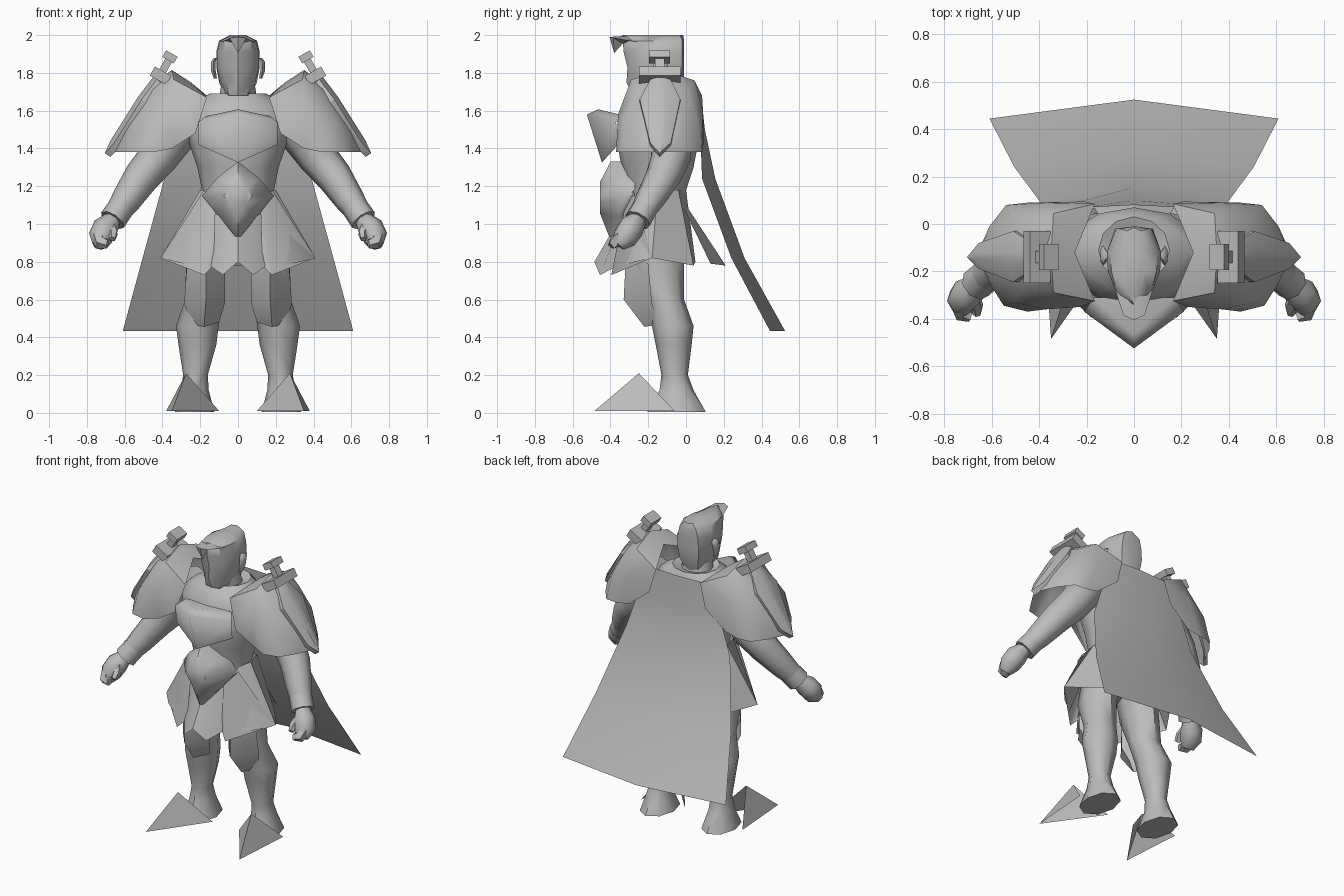
import bpy, bmesh, math
from mathutils import Vector

steel = bpy.data.materials.new("plain_grey")
steel.diffuse_color = (0.5, 0.5, 0.5, 1)


def make(name, verts, faces, angle=50, mirror=False):
    """Mesh from points and faces, smoothed, optionally mirrored over x."""
    me = bpy.data.meshes.new(name)
    me.from_pydata([tuple(v) for v in verts], [], faces)
    bm = bmesh.new()
    bm.from_mesh(me)
    bmesh.ops.recalc_face_normals(bm, faces=bm.faces)
    bm.to_mesh(me)
    bm.free()
    me.materials.append(steel)
    ob = bpy.data.objects.new(name, me)
    bpy.context.collection.objects.link(ob)
    bpy.ops.object.select_all(action='DESELECT')
    bpy.context.view_layer.objects.active = ob
    ob.select_set(True)
    if angle:
        bpy.ops.object.shade_smooth_by_angle(angle=math.radians(angle))
    if mirror:
        m = ob.modifiers.new("mirror", 'MIRROR')
        m.use_mirror_merge = False
    return ob


def skin(name, rings, closed=True, caps=True, **kw):
    """Bridge equal-length rows of points."""
    n = len(rings[0])
    verts = [p for r in rings for p in r]
    faces = []
    for i in range(len(rings) - 1):
        for j in range(n if closed else n - 1):
            k = (j + 1) % n
            faces.append((i * n + j, i * n + k, (i + 1) * n + k, (i + 1) * n + j))
    if closed and caps:
        faces += [tuple(range(n)), tuple(range(len(verts) - n, len(verts)))]
    return make(name, verts, faces, **kw)


def upright(name, rows, n=10, **kw):
    """Loft of level ellipses: (cx, cy, z, rx, ry)."""
    rings = [[(cx + rx * math.sin(2 * math.pi * j / n), cy - ry * math.cos(2 * math.pi * j / n), z)
              for j in range(n)] for cx, cy, z, rx, ry in rows]
    return skin(name, rings, **kw)


def limb(name, path, n=8, **kw):
    """Tube along a path of (x, y, z, radius)."""
    pts = [Vector(p[:3]) for p in path]
    rings = []
    for i, p in enumerate(pts):
        d = (pts[min(i + 1, len(pts) - 1)] - pts[max(i - 1, 0)]).normalized()
        u = d.cross(Vector((0, 1, 0))).normalized()
        v = d.cross(u)
        r = path[i][3]
        rings.append([p + r * (u * math.cos(2 * math.pi * j / n) + v * math.sin(2 * math.pi * j / n))
                      for j in range(n)])
    return skin(name, rings, **kw)


def block(name, c, along, w, h, d):
    """Box centred on c: d along a tilted axis, w across in y, h on the third axis."""
    a = Vector(along).normalized()
    y = Vector((0, 1, 0))
    u = a.cross(y)
    rings = [[Vector(c) + a * s * d / 2 + y * p * w / 2 + u * q * h / 2
              for p, q in ((-1, -1), (1, -1), (1, 1), (-1, 1))] for s in (-1, 1)]
    return skin(name, rings, angle=0, mirror=True)


def both(pts):
    """Half outline plus its mirror image, end points on x = 0 kept once."""
    return pts + [(-x, y, z) for x, y, z in reversed(pts) if x > 0]


# Torso and collar
upright("torso", [(0, -.15, .9, .19, .14), (0, -.16, 1.15, .185, .15), (0, -.15, 1.3, .215, .19),
                  (0, -.15, 1.43, .26, .215), (0, -.13, 1.58, .3, .2), (0, -.12, 1.65, .22, .17),
                  (0, -.11, 1.69, .15, .14), (0, -.12, 1.67, .1, .09), (0, -.14, 1.76, .085, .09)], n=12)

# Chest plate: ridged six-sided shield
make("chest_plate", [(0, -.465, 1.607), (.21, -.37, 1.54), (.21, -.36, 1.42), (0, -.445, 1.325),
                     (-.21, -.36, 1.42), (-.21, -.37, 1.54), (0, -.525, 1.58),
                     (.17, -.31, 1.57), (-.17, -.31, 1.57)],
     [(0, 1, 6), (1, 2, 3, 6), (3, 4, 5, 6), (5, 0, 6), (0, 7, 1), (0, 5, 8), (0, 8, 7)], angle=75)

# Belly plate: bulging diamond
rim = [(0, -.40, 1.33), (.11, -.36, 1.245), (.19, -.31, 1.15), (.1, -.36, 1.04), (0, -.40, .915),
       (-.1, -.36, 1.04), (-.19, -.31, 1.15), (-.11, -.36, 1.245)]
mid = [(x * .4, -.455, 1.15 + (z - 1.15) * .4) for x, y, z in rim]
skin("belly_plate", [[(x, -.27, z) for x, y, z in rim], rim, mid], angle=50)

# Skirt: sides, front flaps, centre cloth and tail
side_top = [(.13, -.3, 1.08), (.18, -.25, 1.18), (.2, -.15, 1.18), (.17, -.04, 1.18), (0, 0, 1.18)]
side_hem = [(.24, -.33, .78), (.33, -.27, .8), (.41, -.18, .82), (.25, .04, .78), (0, .05, .80)]
skin("skirt_side", [side_top, side_hem], closed=False, mirror=True, angle=40)
make("skirt_flap", [(.12, -.33, 1.06), (.18, -.28, 1.18), (.41, -.18, .82), (.18, -.395, .73), (.13, -.36, .78)],
     [(0, 1, 3), (1, 2, 3), (0, 3, 4)], mirror=True, angle=50)
skin("front_cloth", [[(0, -.34, 1.05), (.07, -.33, 1.05), (.13, -.31, 1.05)],
                     [(0, -.485, .8), (.08, -.455, .73), (.15, -.36, .78)]],
     closed=False, mirror=True, angle=40)
skin("skirt_tail", [[(0, .0, 1.1), (.12, -.02, 1.1)], [(0, .21, .78), (.2, .13, .79)]],
     closed=False, mirror=True, angle=30)

# Cape
cape = []
for hw, z, ye, yc in [(.2, 1.68, .07, .08), (.3, 1.5, .075, .1), (.39, 1.24, .085, .155),
                      (.505, .82, .24, .31), (.61, .433, .445, .525)]:
    cape.append([(-hw, ye, z), (0, yc, z), (hw, ye, z)])
skin("cape", cape, closed=False, angle=60)

# Head: swept profile rings, chin to flat crown
head = []
for z, pts in [
    (1.68, [(0, -.28), (.05, -.27), (.06, -.2), (.07, -.12), (.05, -.05), (0, -.03)]),
    (1.75, [(0, -.315), (.065, -.27), (.09, -.2), (.1, -.12), (.07, -.03), (0, -.01)]),
    (1.83, [(0, -.31), (.075, -.28), (.11, -.2), (.115, -.12), (.08, -.02), (0, -.01)]),
    (1.91, [(0, -.33), (.075, -.29), (.11, -.2), (.115, -.12), (.075, -.02), (0, -.01)]),
    (1.97, [(0, -.335), (.07, -.3), (.095, -.2), (.1, -.12), (.06, -.02), (0, -.01)]),
    (2.0, [(0, -.34), (.02, -.3), (.035, -.2), (.04, -.12), (.03, -.03), (0, -.015)])]:
    head.append(both([(x, y, z) for x, y in pts]))
skin("head", head, angle=45)

# Forelock: forward crest with a drooping point
make("forelock", [(0, -.405, 1.99), (.045, -.385, 1.985), (.085, -.26, 1.965), (0, -.26, 2.0),
                  (-.085, -.26, 1.965), (-.045, -.385, 1.985), (0, -.38, 1.905), (0, -.335, 1.955)],
     [(0, 1, 3), (1, 2, 3), (0, 3, 5), (5, 3, 4), (0, 6, 1), (0, 5, 6), (6, 7, 1), (6, 5, 7),
      (1, 7, 2), (5, 4, 7)], angle=30)
upright("ear", [(.12, -.14, 1.77, .01, .025), (.13, -.14, 1.81, .014, .035), (.13, -.13, 1.86, .014, .04),
                (.12, -.13, 1.88, .008, .02)], n=6, mirror=True)

# Shoulder guards: arched shells, rows run from inner rim to outer tip
skin("shoulder_guard", [
    [(.35, -.34, 1.4), (.225, -.35, 1.48), (.165, -.325, 1.67), (.25, -.12, 1.75), (.165, .085, 1.68), (.21, .095, 1.52), (.36, .085, 1.4)],
    [(.45, -.37, 1.38), (.37, -.36, 1.58), (.34, -.29, 1.765), (.35, -.12, 1.815), (.34, .045, 1.76), (.37, .09, 1.6), (.45, .09, 1.38)],
    [(.55, -.345, 1.38), (.51, -.33, 1.55), (.45, -.25, 1.7), (.45, -.12, 1.745), (.45, .01, 1.7), (.51, .06, 1.55), (.54, .08, 1.38)],
    [(.61, -.25, 1.38), (.61, -.23, 1.44), (.59, -.18, 1.52), (.59, -.13, 1.53), (.59, -.08, 1.52), (.61, -.03, 1.44), (.61, -.01, 1.38)],
    [(.66, -.14, 1.38), (.66, -.14, 1.385), (.66, -.135, 1.39), (.66, -.13, 1.39), (.66, -.125, 1.39), (.66, -.12, 1.385), (.66, -.12, 1.38)]],
     closed=False, mirror=True, angle=50)

# Short blade, guard and grip mounted on each shoulder
outline = [(.43, -.19, 1.765), (.51, -.245, 1.66), (.655, -.19, 1.43), (.705, -.14, 1.375),
           (.655, -.08, 1.43), (.51, -.03, 1.66), (.43, -.08, 1.765)]
skin("blade", [[(x - .03, y, z - .02) for x, y, z in outline], outline,
               [(x + .02, -.137 + (y + .137) * .3, z + .012) if i != 3 else (x, y, z)
                for i, (x, y, z) in enumerate(outline)]], mirror=True, angle=30)
tilt = (-.06, 0, .105)
block("guard", (.41, -.14, 1.785), tilt, .22, .1, .055)
block("grip", (.385, -.14, 1.835), tilt, .05, .04, .11)
block("pommel", (.36, -.14, 1.885), tilt, .11, .07, .04)

# Arms, cuffs, hands
limb("arm", [(.24, -.1, 1.58, .12), (.34, -.08, 1.47, .115), (.425, -.08, 1.35, .105), (.51, -.12, 1.25, .095),
             (.59, -.19, 1.13, .08), (.66, -.25, 1.03, .06)], mirror=True)
limb("cuff", [(.6, -.2, 1.115, .07), (.665, -.255, 1.02, .072)], mirror=True)
limb("hand", [(.66, -.25, 1.03, .045), (.7, -.29, .98, .07), (.725, -.325, .93, .068),
              (.73, -.36, .89, .04)], n=7, mirror=True)
limb("fingers", [(.74, -.34, .93, .04), (.725, -.38, .9, .035), (.69, -.39, .895, .025)], n=5, mirror=True)
limb("thumb", [(.68, -.3, 1.0, .03), (.66, -.35, .95, .026), (.665, -.38, .92, .018)], n=5, mirror=True)

# Legs with flared feet
upright("leg", [(.13, -.14, .98, .12, .14), (.17, -.15, .78, .105, .14), (.18, -.11, .6, .1, .1),
                (.215, -.07, .46, .113, .11), (.215, -.065, .36, .1, .095), (.225, -.06, .2, .065, .07),
                (.23, -.05, .12, .075, .09), (.23, -.05, .005, .105, .155)], n=8, mirror=True)

# Knee guards
skin("knee_guard", [
    [(.07, -.2, .79), (.17, -.32, .79), (.27, -.2, .79)],
    [(.07, -.2, .58), (.17, -.33, .6), (.285, -.18, .58)],
    [(.1, -.16, .48), (.18, -.22, .455), (.25, -.14, .47)]],
     closed=False, mirror=True, angle=70)

# Pointed toe caps, open underneath
make("toe_cap", [(.275, -.25, .21), (.35, -.485, .01), (.38, -.06, .01), (.1, -.13, .01)],
     [(0, 1, 2), (0, 3, 1)], angle=0, mirror=True)
